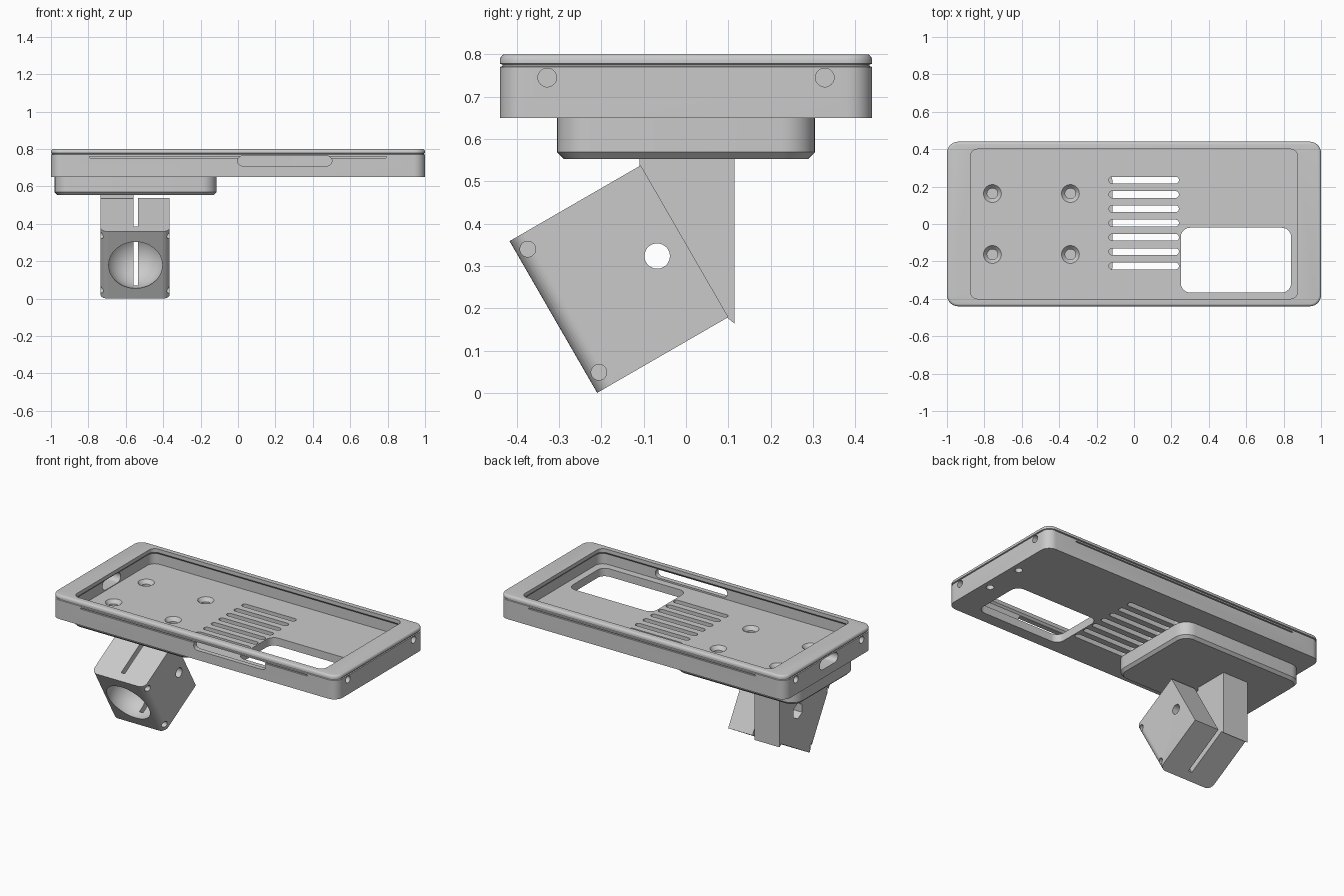
import bpy, bmesh
from math import pi, cos, sin, radians
from mathutils import Matrix, Vector

if "Cube" in bpy.data.objects:
    bpy.data.objects.remove(bpy.data.objects["Cube"], do_unlink=True)

GREY = (0.59, 0.59, 0.59, 1)
plastic = bpy.data.materials.new("grey_plastic")
plastic.use_nodes = True
plastic.diffuse_color = GREY
plastic.node_tree.nodes["Principled BSDF"].inputs["Base Color"].default_value = GREY


def move(x, y, z, axis=None):
    """Place a shape, turning its local z axis along the given axis."""
    turn = {None: Matrix(), "X": Matrix.Rotation(pi / 2, 4, "Y"),
            "Y": Matrix.Rotation(pi / 2, 4, "X")}[axis]
    return Matrix.Translation((x, y, z)) @ turn


def skin(bm, rings):
    """Join rings of points into a closed solid."""
    rows = [[bm.verts.new(p) for p in ring] for ring in rings]
    n = len(rows[0])
    for a, b in zip(rows, rows[1:]):
        for i in range(n):
            j = (i + 1) % n
            bm.faces.new((a[i], a[j], b[j], b[i]))
    bm.faces.new(rows[0][::-1])
    bm.faces.new(rows[-1])


def rounded(bm, w, h, r, levels, place, steps=8):
    """Rounded rectangle of half sizes w, h, lofted through (z, inset) levels."""
    rings = []
    for z, inset in levels:
        ring = []
        k = r - inset
        for q, (sx, sy) in enumerate(((1, 1), (-1, 1), (-1, -1), (1, -1))):
            for s in range(steps + 1):
                a = (q + s / steps) * pi / 2
                ring.append(place @ Vector((sx * (w - inset - k) + k * cos(a),
                                            sy * (h - inset - k) + k * sin(a), z)))
        rings.append(ring)
    skin(bm, rings)


def prism(bm, points, z0, z1, place):
    skin(bm, [[place @ Vector((x, y, z)) for x, y in points] for z in (z0, z1)])


def rod(bm, r, depth, place, r2=None, sides=32):
    bmesh.ops.create_cone(bm, cap_ends=True, segments=sides, radius1=r,
                          radius2=r if r2 is None else r2, depth=depth, matrix=place)


def finish(name, bm):
    bmesh.ops.recalc_face_normals(bm, faces=bm.faces)
    mesh = bpy.data.meshes.new(name)
    bm.to_mesh(mesh)
    bm.free()
    mesh.materials.append(plastic)
    obj = bpy.data.objects.new(name, mesh)
    bpy.context.collection.objects.link(obj)
    return obj


def activate(obj):
    bpy.ops.object.select_all(action="DESELECT")
    obj.select_set(True)
    bpy.context.view_layer.objects.active = obj


def cut(obj, bm):
    """Subtract a set of separate solids and drop the cutter."""
    cutter = finish("cutter", bm)
    cutter.hide_render = True
    mod = obj.modifiers.new("cut", "BOOLEAN")
    mod.operation, mod.solver, mod.object = "DIFFERENCE", "EXACT", cutter
    activate(obj)
    bpy.ops.object.modifier_apply(modifier=mod.name)
    bpy.data.objects.remove(cutter, do_unlink=True)


def smooth(obj):
    activate(obj)
    bpy.ops.object.shade_smooth_by_angle(angle=radians(30))


SCREWS = [(x, y) for x in (-0.757, -0.34) for y in (-0.163, 0.163)]

# Tray with a thin seam under its rounded rim
bm = bmesh.new()
rounded(bm, 1, 0.44, 0.06, [(0.65, 0), (0.77, 0), (0.772, 0.006), (0.776, 0.006), (0.778, 0),
                            (0.788, 0), (0.795, 0.003), (0.799, 0.008), (0.80, 0.014)], move(0, 0, 0))
tray = finish("tray", bm)

# Cavity with a slight overhanging lip
bm = bmesh.new()
rounded(bm, 0.885, 0.41, 0.05, [(0.70, 0), (0.765, 0), (0.777, 0.01), (0.82, 0.01)], move(0, 0, 0))
cut(tray, bm)

# Floor openings: camera window, vents and screw holes
bm = bmesh.new()
rounded(bm, 0.295, 0.173, 0.05, [(0.6, 0), (0.72, 0)], move(0.545, -0.193, 0))
for i in range(7):
    rounded(bm, 0.187, 0.018, 0.0175, [(0.6, 0), (0.72, 0)], move(0.053, 0.005 + (i - 3) * 0.0765, 0))
for x, y in SCREWS:
    rod(bm, 0.028, 0.2, move(x, y, 0.7))
cut(tray, bm)

# Countersinks around the screw holes
bm = bmesh.new()
for x, y in SCREWS:
    rod(bm, 0.026, 0.03, move(x, y, 0.69), 0.052)
cut(tray, bm)

# Wall openings: button slot, plug slot and pin holes
bm = bmesh.new()
rounded(bm, 0.252, 0.026, 0.025, [(-0.05, 0), (0.05, 0)], move(0.25, -0.43, 0.736, "Y"))
rounded(bm, 0.032, 0.09, 0.031, [(-0.1, 0), (0.1, 0)], move(-0.94, 0, 0.736, "X"))
for s in (-1, 1):
    for y in (-0.328, 0.328):
        rod(bm, 0.022, 0.08, move(s, y, 0.745, "X"))
    rod(bm, 0.022, 0.08, move(0.95, s * 0.125, 0.65))
cut(tray, bm)

# Thin grooves along both long sides
bm = bmesh.new()
for s in (-1, 1):
    rounded(bm, 0.795, 0.004, 0.003, [(-0.01, 0), (0.01, 0)], move(0, s * 0.44, 0.757, "Y"), 2)
cut(tray, bm)
smooth(tray)

# Mounting plate below the tray
bm = bmesh.new()
rounded(bm, 0.4325, 0.305, 0.08, [(0.553, 0.016), (0.569, 0), (0.65, 0)], move(-0.5475, 0, 0))
plate = finish("mounting_plate", bm)
bm = bmesh.new()
for x, y in SCREWS:
    rod(bm, 0.028, 0.1, move(x, y, 0.65))
cut(plate, bm)
smooth(plate)

# Support leg carrying one half of the clamp
LEFT, RIGHT, GAP = -0.735, -0.365, (-0.56, -0.535)
bm = bmesh.new()
leg = [(-0.11, 0.555), (-0.11, 0.537), (0.095, 0.18), (0.115, 0.163), (0.115, 0.555)]
skin(bm, [[(x, y, z) for y, z in leg] for x in (LEFT, GAP[0])])
finish("support_leg", bm)

# Tilted clamp block, front side edges rounded
tilt = Matrix.Translation((0, -0.21, 0)) @ Matrix.Rotation(radians(30), 4, "X")
DEEP, TALL, R = 0.358, 0.414, 0.04
arc = [(R - R * cos(a), R - R * sin(a)) for a in [i * pi / 16 for i in range(9)]]
outline = [(LEFT, DEEP)] + [(LEFT + x, y) for x, y in arc]
outline += [(RIGHT - x, y) for x, y in arc[::-1]] + [(RIGHT, DEEP)]
bm = bmesh.new()
prism(bm, outline, 0, TALL, tilt)
clamp = finish("clamp_block", bm)

# Ball socket
bm = bmesh.new()
bmesh.ops.create_uvsphere(bm, u_segments=48, v_segments=24, radius=0.16,
                          matrix=tilt @ move(-0.548, 0.07, TALL / 2))
cut(clamp, bm)

# Clamping gap behind the front wall
bm = bmesh.new()
prism(bm, [(GAP[0], 0.055), (GAP[1], 0.055), (GAP[1], 0.5), (GAP[0], 0.5)], -0.1, 0.6, tilt)
cut(clamp, bm)

# Bolt hole and corner pin holes
bm = bmesh.new()
rod(bm, 0.03, 0.6, tilt @ move(-0.55, 0.2845, 0.209, "X"))
for x in (LEFT, RIGHT):
    for z in (0.04, 0.376):
        rod(bm, 0.0185, 0.09, tilt @ move(x, 0.028, z, "X"))
cut(clamp, bm)

# Hexagonal nut pocket
bm = bmesh.new()
rod(bm, 0.05, 0.12, tilt @ move(LEFT, 0.2845, 0.209, "X"), sides=6)
cut(clamp, bm)
smooth(clamp)
